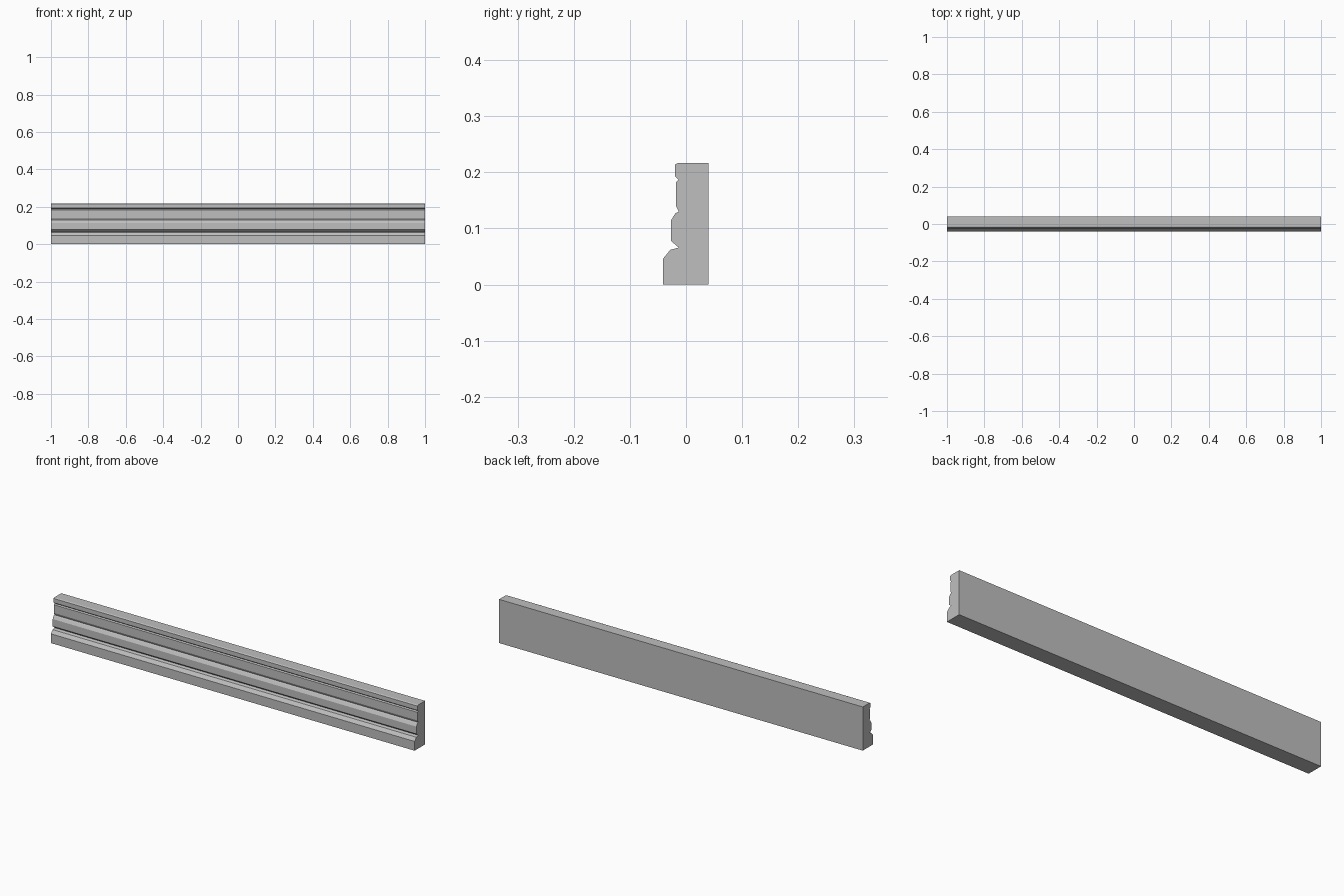
import bpy
import bmesh

cube = bpy.data.objects.get("Cube")
if cube:
    bpy.data.objects.remove(cube, do_unlink=True)

# Plain grey finish
grey = bpy.data.materials.new("grey")
grey.use_nodes = True
colour = (0.52, 0.52, 0.52, 1)
grey.diffuse_color = colour
grey.node_tree.nodes["Principled BSDF"].inputs["Base Color"].default_value = colour

# Moulding cross-section (y, z), from the foot up the front to the flat back
profile = [
    (-0.041, 0), (-0.041, 0.046), (-0.028, 0.062),                    # plinth
    (-0.013, 0.066), (-0.027, 0.078), (-0.027, 0.114),                # middle band
    (-0.019, 0.127), (-0.013, 0.13), (-0.018, 0.141), (-0.018, 0.182),  # upper band
    (-0.013, 0.187), (-0.02, 0.193), (-0.02, 0.214), (-0.013, 0.217),   # cap
    (0.04, 0.217), (0.04, 0),                                         # back
]

# Extrude the cross-section along the full length
bm = bmesh.new()
end = bm.faces.new([bm.verts.new((-1, y, z)) for y, z in profile])
extruded = bmesh.ops.extrude_face_region(bm, geom=[end], use_keep_orig=True)
moved = [v for v in extruded["geom"] if isinstance(v, bmesh.types.BMVert)]
bmesh.ops.translate(bm, verts=moved, vec=(2, 0, 0))
bmesh.ops.recalc_face_normals(bm, faces=bm.faces)

mesh = bpy.data.meshes.new("skirting_board")
bm.to_mesh(mesh)
bm.free()
mesh.materials.append(grey)
board = bpy.data.objects.new("skirting_board", mesh)
bpy.context.collection.objects.link(board)
